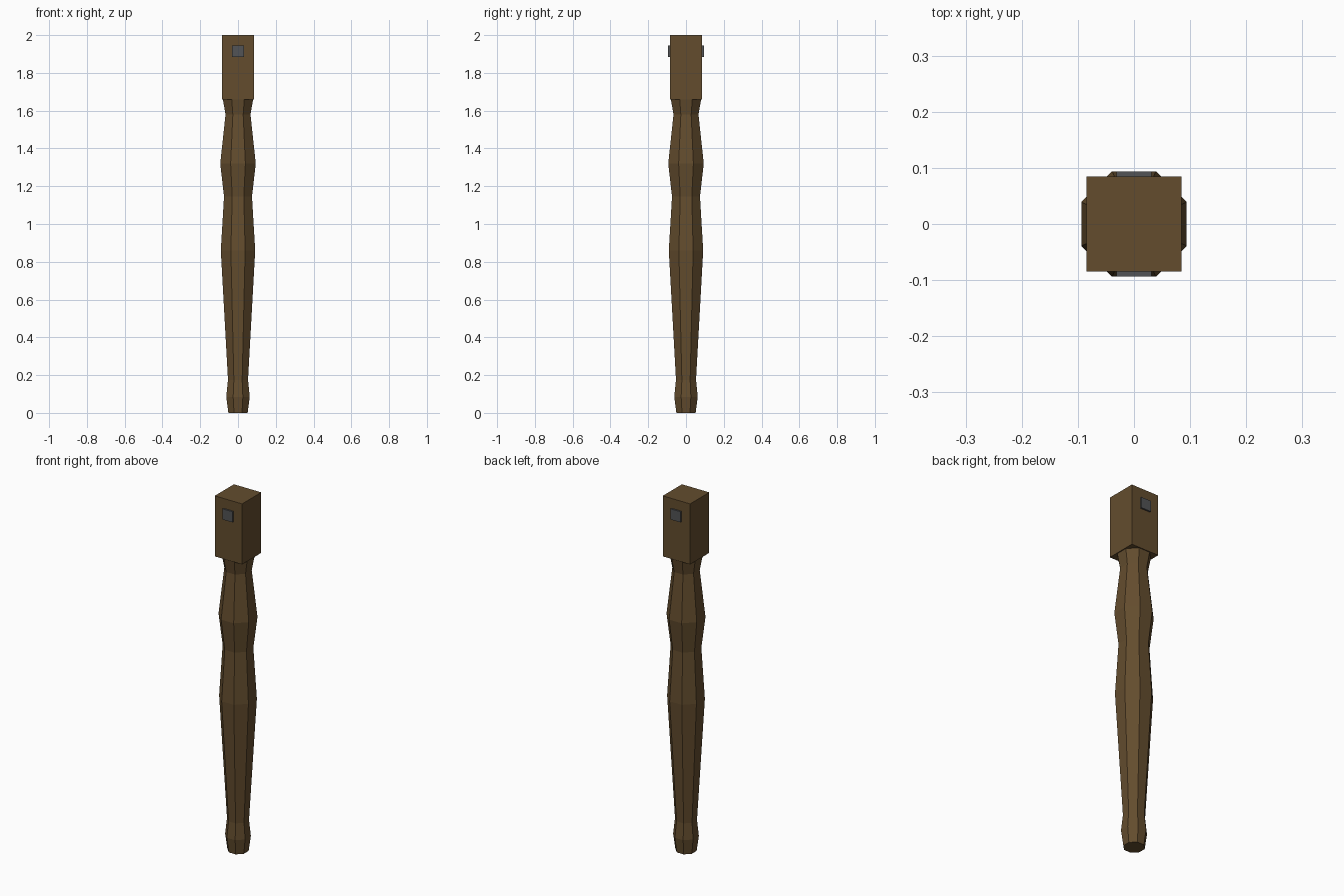
import bpy, bmesh, math

if "Cube" in bpy.data.objects:
    bpy.data.objects.remove(bpy.data.objects["Cube"])


def material(name, rgb):
    m = bpy.data.materials.new(name)
    m.diffuse_color = (*rgb, 1)
    m.use_nodes = True
    m.node_tree.nodes["Principled BSDF"].inputs["Base Color"].default_value = m.diffuse_color
    return m


wood = material("brown wood", (0.125, 0.073, 0.027))
iron = material("dark grey metal", (0.085, 0.088, 0.092))


def add_object(name, bm, mat):
    bmesh.ops.recalc_face_normals(bm, faces=bm.faces)
    mesh = bpy.data.meshes.new(name)
    bm.to_mesh(mesh)
    bm.free()
    mesh.materials.append(mat)
    obj = bpy.data.objects.new(name, mesh)
    bpy.context.collection.objects.link(obj)


def box(name, lo, hi, mat):
    bm = bmesh.new()
    bmesh.ops.create_cube(bm, size=1)
    for v in bm.verts:
        v.co = [hi[i] if v.co[i] > 0 else lo[i] for i in range(3)]
    add_object(name, bm, mat)


# Eight-sided turned shaft: (height, half width across flats)
profile = [(0, 0.051), (0.085, 0.062), (0.175, 0.053), (0.86, 0.091),
           (1.145, 0.074), (1.32, 0.094), (1.58, 0.066), (1.66, 0.08)]
bm = bmesh.new()
rings = []
for z, half in profile:
    r = half / math.cos(math.pi / 8)
    angles = [(k + 0.5) * math.pi / 4 for k in range(8)]
    rings.append([bm.verts.new((r * math.cos(a), r * math.sin(a), z)) for a in angles])
for a, b in zip(rings, rings[1:]):
    for k in range(8):
        n = (k + 1) % 8
        bm.faces.new((a[k], a[n], b[n], b[k]))
bm.faces.new(rings[0])
bm.faces.new(rings[-1])
add_object("turned_shaft", bm, wood)

# Square head block
box("head_block", (-0.085, -0.085, 1.66), (0.085, 0.085, 2), wood)

# Square metal plates on the front and back of the block
for name, y0, y1 in (("front_plate", -0.094, -0.085), ("back_plate", 0.085, 0.094)):
    box(name, (-0.031, y0, 1.885), (0.031, y1, 1.945), iron)
